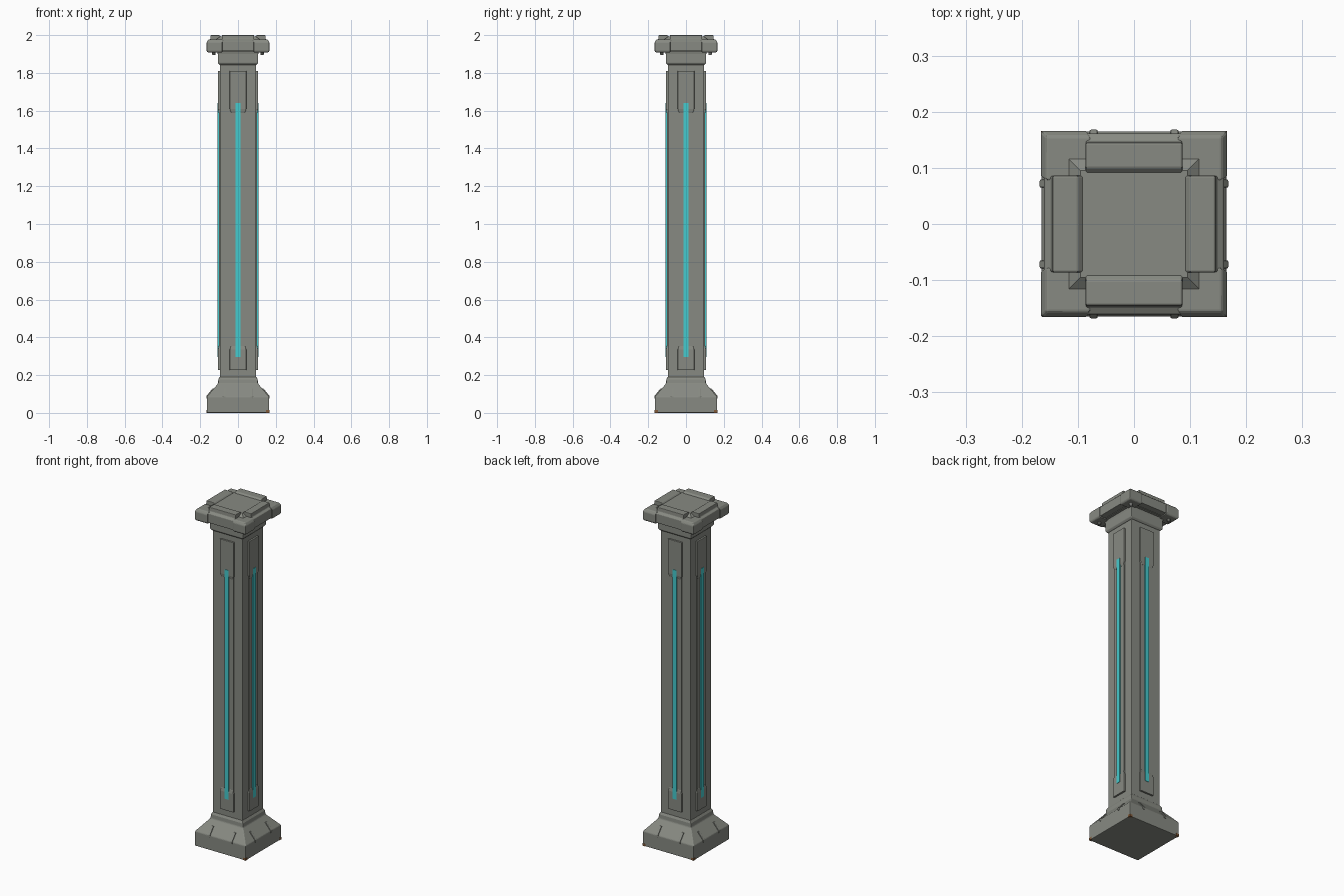
import bpy, bmesh, math
from mathutils import Matrix, Vector

if "Cube" in bpy.data.objects:
    bpy.data.objects.remove(bpy.data.objects["Cube"])


def mat(name, col):
    m = bpy.data.materials.new(name)
    m.diffuse_color = (*col, 1)
    m.use_nodes = True
    m.node_tree.nodes["Principled BSDF"].inputs["Base Color"].default_value = m.diffuse_color
    return m


STONE = mat("grey metal", (0.245, 0.255, 0.225))
GLOW = mat("cyan glow", (0.06, 0.60, 0.62))
RUST = mat("rust brown", (0.22, 0.10, 0.04))
PALE = mat("pale bolt", (0.55, 0.56, 0.53))


def finish(name, bm, material, bevel=0.0, rot=0):
    bmesh.ops.transform(bm, matrix=Matrix.Rotation(rot, 4, 'Z'), verts=bm.verts)
    bmesh.ops.recalc_face_normals(bm, faces=bm.faces)
    me = bpy.data.meshes.new(name)
    bm.to_mesh(me)
    bm.free()
    me.materials.append(material)
    ob = bpy.data.objects.new(name, me)
    bpy.context.collection.objects.link(ob)
    if bevel:
        b = ob.modifiers.new("bevel", 'BEVEL')
        b.width = bevel
        b.segments = 2
        b.limit_method = 'ANGLE'
    return ob


def loft(name, rings, material=STONE, bevel=0.0, rot=0):
    """Stack of rectangles (x0, x1, y0, y1, z) joined into a closed solid."""
    bm = bmesh.new()
    loops = [[bm.verts.new(p) for p in ((a, c, z), (b, c, z), (b, d, z), (a, d, z))]
             for a, b, c, d, z in rings]
    bm.faces.new(loops[0])
    bm.faces.new(loops[-1])
    for lo, hi in zip(loops, loops[1:]):
        for i in range(4):
            j = (i + 1) % 4
            bm.faces.new((lo[i], lo[j], hi[j], hi[i]))
    return finish(name, bm, material, bevel, rot)


def square(name, profile, **kw):
    return loft(name, [(-r, r, -r, r, z) for r, z in profile], **kw)


def prism(name, outline, x0, x1, rot, material=STONE, bevel=0.0):
    """Extrude a (y, z) outline along x."""
    bm = bmesh.new()
    f = bm.faces.new([bm.verts.new((x0, y, z)) for y, z in outline])
    g = bmesh.ops.extrude_face_region(bm, geom=[f])["geom"]
    bmesh.ops.translate(bm, vec=Vector((x1 - x0, 0, 0)),
                        verts=[v for v in g if isinstance(v, bmesh.types.BMVert)])
    return finish(name, bm, material, bevel, rot)


# Flared base, shaft and capital neck
square("base", [(0.165, 0), (0.165, 0.085), (0.106, 0.155), (0.104, 0.178), (0.096, 0.192)], bevel=0.004)
square("shaft", [(0.096, 0.17), (0.096, 1.86)], bevel=0.003)
square("capital_neck", [(0.098, 1.842), (0.107, 1.852), (0.107, 1.90), (0.112, 1.925)], bevel=0.003)
square("capital_core", [(0.125, 1.912), (0.125, 1.97), (0.095, 1.992)])

for i in range(4):
    r = i * math.pi / 2
    # Panel strip with broader raised end plates
    loft("panel_strip", [(-0.041, 0.041, -0.101, -0.09, 0.33),
                         (-0.041, 0.041, -0.101, -0.09, 1.62)], rot=r)
    for label, z0, z1, zin in (("upper", 1.81, 1.61, 1.59), ("lower", 0.227, 0.335, 0.355)):
        lo = [(-0.044, 0.044, -0.106, -0.09, z0), (-0.044, 0.044, -0.106, -0.09, z1),
              (-0.037, 0.037, -0.102, -0.09, zin)]
        loft(label + "_panel_plate", lo, rot=r, bevel=0.002)
    # Light strip
    loft("light_strip", [(-0.013, 0.013, -0.108, -0.095, 0.295),
                         (-0.013, 0.013, -0.108, -0.095, 1.64)], GLOW, rot=r)
    # Small clamps on the base slope
    for x in (-0.072, 0.072):
        prism("base_clamp", [(-0.168, 0.075), (-0.168, 0.088), (-0.134, 0.13), (-0.125, 0.125),
                             (-0.155, 0.075)], x - 0.007, x + 0.007, r, bevel=0.002)
    # Capital side bar, rising above the corners and sloping to the centre
    d = 0.161 if i % 2 == 0 else 0.160
    prism("capital_bar", [(-0.10, 1.915), (-d, 1.915), (-d, 1.970), (-0.147, 1.978),
                          (-0.145, 2.0), (-0.10, 2.0), (-0.085, 1.985)],
          -0.086, 0.086, r, bevel=0.003)
    # Corner blocks
    loft("capital_corner", [(0.083, 0.160, 0.083, 0.160, 1.908), (0.083, 0.166, 0.083, 0.166, 1.916),
                            (0.083, 0.166, 0.083, 0.166, 1.962), (0.077, 0.156, 0.077, 0.156, 1.977)],
         bevel=0.004, rot=r)
    # Bolt under each corner
    bm = bmesh.new()
    bmesh.ops.create_cone(bm, cap_ends=True, segments=10, radius1=0.008, radius2=0.010, depth=0.016,
                          matrix=Matrix.Translation((0.128, 0.128, 1.902)))
    finish("corner_bolt", bm, PALE if i == 0 else STONE, rot=r)

# Worn rust chips on three base corners
for sx, sy in ((1, -1), (-1, 1), (1, 1)):
    xs, ys = sorted((sx * 0.148, sx * 0.1658)), sorted((sy * 0.148, sy * 0.1658))
    loft("rust_chip", [(*xs, *ys, 0.0), (*xs, *ys, 0.014)], RUST)
